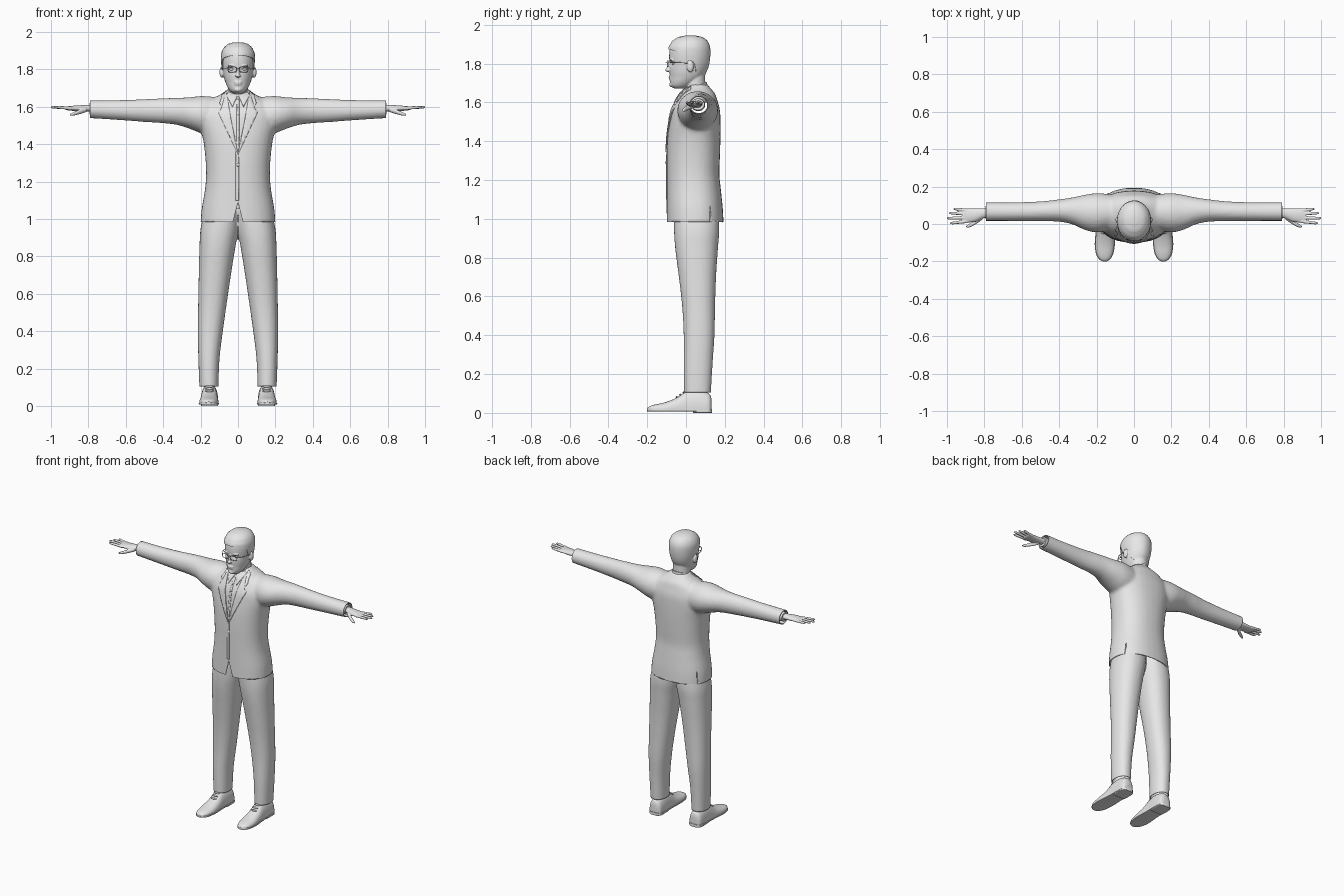
import bpy, bmesh, math
from mathutils import Vector
from mathutils.bvhtree import BVHTree

if "Cube" in bpy.data.objects:
    bpy.data.objects.remove(bpy.data.objects["Cube"])
grey = bpy.data.materials.new("plain grey")
grey.use_nodes = True
grey.diffuse_color = (0.8, 0.8, 0.8, 1)
grey.node_tree.nodes["Principled BSDF"].inputs["Base Color"].default_value = (0.8, 0.8, 0.8, 1)
parts = []
SIDES = (("left", 1), ("right", -1))

def register(name, mesh):
    obj = bpy.data.objects.new(name, mesh)
    bpy.context.collection.objects.link(obj)
    parts.append(obj)
    return obj

def add(name, bm):
    bmesh.ops.recalc_face_normals(bm, faces=bm.faces)
    mesh = bpy.data.meshes.new(name)
    bm.to_mesh(mesh)
    bm.free()
    return register(name, mesh)

def spline(rows, steps=4):
    out = []
    for i in range(len(rows) - 1):
        quad = list(zip(rows[max(i - 1, 0)], rows[i], rows[i + 1], rows[min(i + 2, len(rows) - 1)]))
        for t in (k / steps for k in range(steps)):
            out.append([b + 0.5 * t * (c - a + t * (2*a - 5*b + 4*c - d + t * (3*b - a - 3*c + d)))
                        for a, b, c, d in quad])
    return out + [rows[-1]]

def circle(n, power):
    for k in range(n):
        c, s = math.cos(math.tau * k / n), math.sin(math.tau * k / n)
        yield math.copysign(abs(c) ** (2 / power), c), math.copysign(abs(s) ** (2 / power), s)

def skin(bm, rings):
    for low, high in zip(rings, rings[1:]):
        for k in range(len(low)):
            bm.faces.new((low[k], low[k - 1], high[k - 1], high[k]))

def loft(name, axis, rows, side=1, power=2, floor=-1):
    """Rows hold position on the axis, two centre coordinates and two radii."""
    bm, rings = bmesh.new(), []
    for pos, a, b, ra, rb in spline(rows):
        ring = []
        for c, s in circle(32, power):
            co = [a + ra * c, b + rb * s]
            co.insert(axis, pos)
            ring.append(bm.verts.new((co[0] * side, co[1], max(co[2], floor))))
        rings.append(ring)
    skin(bm, rings)
    bm.faces.new(rings[0])
    bm.faces.new(rings[-1])
    return add(name, bm)

def body_rows(table):
    return [(z, 0, (f + b) / 2, rx, (b - f) / 2) for z, f, b, rx in table]

def ellipsoid(name, centre, radii):
    bm = bmesh.new()
    bmesh.ops.create_uvsphere(bm, u_segments=20, v_segments=12, radius=1)
    bmesh.ops.scale(bm, vec=radii, verts=bm.verts)
    bmesh.ops.translate(bm, vec=centre, verts=bm.verts)
    return add(name, bm)

def fuse(name, objs, voxel, rounds):
    bm = bmesh.new()
    for o in objs:
        bm.from_mesh(o.data)
        parts.remove(o)
        bpy.data.objects.remove(o)
    obj = add(name, bm)
    remesh = obj.modifiers.new("blend", 'REMESH')
    remesh.mode, remesh.voxel_size = 'VOXEL', voxel
    obj.modifiers.new("soften", 'SMOOTH').iterations = rounds
    mesh = bpy.data.meshes.new_from_object(obj.evaluated_get(bpy.context.evaluated_depsgraph_get()))
    obj.modifiers.clear()
    if len(mesh.polygons):  # otherwise keep the unblended pieces
        obj.data = mesh
    return obj

def split(bm, co, no, clear=False):
    bmesh.ops.bisect_plane(bm, geom=bm.verts[:] + bm.edges[:] + bm.faces[:],
                           plane_co=co, plane_no=no, clear_outer=clear)

def open_cloth(obj, planes, slits=(), gone=lambda c: False):
    """Cut the mesh open beyond the planes, and remove faces along slits."""
    bm = bmesh.new()
    bm.from_mesh(obj.data)
    for co, no in planes:
        split(bm, co, no, True)
    for co, no in slits:
        split(bm, co, no)
    bmesh.ops.delete(bm, geom=[f for f in bm.faces if gone(f.calc_center_median())], context='FACES')
    bm.to_mesh(obj.data)
    bm.free()
    cloth = obj.modifiers.new("cloth", 'SOLIDIFY')
    cloth.thickness, cloth.offset = .005, -1

def tube(name, points, radius, cyclic=False):
    curve = bpy.data.curves.new(name, 'CURVE')
    curve.dimensions, curve.bevel_depth, curve.bevel_resolution = '3D', radius, 2
    line = curve.splines.new('POLY')
    line.points.add(len(points) - 1)
    line.use_cyclic_u = cyclic
    for p, co in zip(line.points, points):
        p.co = (*co, 1)
    temp = bpy.data.objects.new(name, curve)
    bpy.context.collection.objects.link(temp)
    mesh = bpy.data.meshes.new_from_object(temp.evaluated_get(bpy.context.evaluated_depsgraph_get()))
    bpy.data.objects.remove(temp)
    register(name, mesh)

def lookup(table, x):
    for p, q in zip(table, table[1:]):
        if x <= q[0]:
            return [a + (b - a) * max(0, (x - p[0]) / (q[0] - p[0])) for a, b in zip(p, q)]
    return table[-1]

# Jacket: torso and sleeves blended, opened at hem and wrists, with front notch and back vents
torso = loft("torso", 2, body_rows([
    (.95, -.1, .195, .202), (1.05, -.1, .19, .195), (1.15, -.1, .18, .178), (1.23, -.1, .172, .171),
    (1.32, -.1, .175, .174), (1.42, -.096, .178, .186), (1.5, -.086, .178, .205), (1.56, -.075, .175, .205),
    (1.61, -.05, .162, .18), (1.645, -.028, .15, .13), (1.675, 0, .125, .08), (1.692, .012, .112, .064)]), power=2.3)
sleeve = [(.1, .065, 1.55, .09, .1), (.19, .06, 1.558, .105, .1), (.26, .062, 1.567, .095, .084),
          (.33, .07, 1.576, .072, .072), (.4, .072, 1.579, .06, .067), (.5, .068, 1.58, .053, .061),
          (.65, .066, 1.583, .05, .053), (.82, .066, 1.588, .05, .047)]
jacket = fuse("jacket", [torso] + [loft("sleeve", 0, sleeve, s) for _, s in SIDES], .01, 6)
open_cloth(jacket, [((0, 0, .985), (0, 0, -1))] + [((s * .79, 0, 0), (s, 0, 0)) for _, s in SIDES],
           [((0, 0, 1.09), (s, 0, .25)) for _, s in SIDES] + [((0, y, 0), (0, 1, 0)) for y in (.123, .127)],
           lambda c: c.y < 0 and abs(c.x) < (1.09 - c.z) * .25 or .123 < c.y < .127 and c.z < 1.06)
surface = bmesh.new()
surface.from_mesh(jacket.data)
tree = BVHTree.FromBMesh(surface)

def chest(x, z):
    hit = tree.ray_cast(Vector((x, -1, z)), Vector((0, 1, 0)))[0]
    return (hit or tree.find_nearest(Vector((x, 0, z)))[0]).y

def panel(name, outline, lift, thickness, side=1):
    """Thin cloth piece draped on the chest."""
    bm = bmesh.new()
    bm.faces.new([bm.verts.new((x * side, 0, z)) for x, z in outline])
    bmesh.ops.triangulate(bm, faces=bm.faces)
    for k in range(-8, 50):
        split(bm, (k * .015, 0, 0), (1, 0, 0))
        split(bm, (0, 0, 1 + k * .015), (0, 0, 1))
    for v in bm.verts:
        v.co.y = chest(v.co.x, v.co.z) - lift
    cloth = add(name, bm).modifiers.new("cloth", 'SOLIDIFY')
    cloth.thickness, cloth.offset = thickness, 0

# Shirt front, lapels, collar and buttons
panel("shirt_front", [(0, 1.36), (.065, 1.65), (.05, 1.675), (-.05, 1.675), (-.065, 1.65)], .001, .003)
panel("front_edge", [(-.012, 1.1), (.004, 1.1), (.004, 1.36), (-.012, 1.36)], .001, .003)
panel("shirt_placket", [(-.007, 1.37), (.007, 1.37), (.007, 1.64), (-.007, 1.64)], .003, .003)
for word, s in SIDES:
    panel(word + "_lapel", [(0, 1.345), (.045, 1.44), (.105, 1.57), (.085, 1.595), (.098, 1.62),
                            (.085, 1.665), (.062, 1.682), (.04, 1.55)], .004, .006, s)
    panel(word + "_collar_tip", [(.004, 1.655), (.03, 1.6), (.062, 1.66), (.05, 1.68)], .006, .006, s)
for z in (1.4 + k * .04 for k in range(6)):
    ellipsoid("shirt_button", (0, chest(0, z) - .005, z), (.004, .002, .004))
ellipsoid("jacket_button", (0, chest(0, 1.29) - .003, 1.29), (.009, .004, .009))
collar = loft("shirt_collar", 2, body_rows([(1.64, -.016, .115, .064), (1.67, -.012, .112, .061), (1.695, -.01, .108, .058)]))
for v in collar.data.vertices:
    v.co.z += .25 * (v.co.y - .07)

# Trousers, by height, front, back, inner and outer edge
legs = [(.09, -.01, .128, .105, .206), (.25, -.012, .137, .099, .212), (.4, -.012, .147, .081, .215),
        (.55, -.02, .15, .06, .213), (.7, -.037, .155, .038, .21), (.85, -.056, .165, .014, .206),
        (.95, -.062, .172, -.005, .2), (1.06, -.06, .165, -.01, .175)]
legs = [(z, (i + o) / 2, (f + b) / 2, (o - i) / 2, (b - f) / 2) for z, f, b, i, o in legs]
trousers = fuse("trousers", [loft("leg", 2, legs, s, 2.2) for _, s in SIDES], .009, 5)
open_cloth(trousers, [((0, 0, .105), (0, 0, -1))])

# Shoes, hands and shirt cuffs
shoe = [(.132, .152, .07, .02), (.118, .152, .1, .042), (.06, .152, .12, .046), (.0, .153, .11, .046),
        (-.05, .154, .077, .049), (-.11, .156, .054, .051), (-.16, .157, .043, .043),
        (-.188, .157, .034, .027), (-.2, .157, .024, .008)]
heel = [(y, .152, .01, r, .01) for y, r in ((.135, .026), (.115, .044), (.07, .046), (.035, .044))]
palm = [(.74, .062, 1.588, .026, .02), (.8, .058, 1.592, .026, .018), (.85, .048, 1.592, .035, .016),
        (.9, .045, 1.592, .038, .012), (.918, .045, 1.592, .034, .009)]
thumb = [(.81, .04, 1.585, .016, .013), (.85, .008, 1.572, .012, .012), (.88, -.008, 1.562, .01, .009),
         (.897, -.014, 1.558, .005, .005)]
for word, s in SIDES:
    loft(word + "_shoe", 1, [(y, x, .02, r, top - .02) for y, x, top, r in shoe], s, 2.3, .013)
    loft(word + "_sole", 1, [(y, x, .013, r + .003, .005) for y, x, top, r in shoe], s, 8)
    loft(word + "_heel", 1, heel, s, 8)
    for k in range(3):
        ellipsoid(word + "_lace", (s * .153, -.012 - k * .018, .105 - k * .012), (.024, .005, .006))
    hand = [loft("palm", 0, palm, s), loft("thumb", 0, thumb, s)]
    for y, tip, ty in ((.073, .963, .08), (.054, .986, .058), (.034, .998, .031), (.015, .981, .005)):
        hand.append(loft("finger", 0, [(.89, y, 1.592, .01, .009), (.93, (y + ty) / 2, 1.595, .0085, .008),
                                       (tip - .01, ty, 1.598, .007, .007), (tip + .003, ty, 1.598, .003, .003)], s))
    fuse(word + "_hand", hand, .003, 2)
    loft(word + "_cuff", 0, [(.74, .063, 1.588, .036, .033), (.795, .061, 1.59, .034, .03)], s)

# Head and neck blended with the features, then hollowed at the eyes
skull = [(1.672, -.062, 0, .025), (1.685, -.079, .03, .042), (1.705, -.083, .06, .056), (1.73, -.083, .09, .067),
         (1.76, -.085, .106, .076), (1.8, -.085, .116, .082), (1.84, -.087, .12, .086), (1.88, -.082, .119, .085),
         (1.91, -.065, .107, .072), (1.93, -.036, .083, .05), (1.938, 0, .045, .02)]
lumps = [loft("skull", 2, body_rows(skull)),
         loft("neck", 2, body_rows([(1.6, -.01, .11, .06), (1.69, -.006, .1, .054), (1.77, -.01, .1, .054)])),
         ellipsoid("bridge", (0, -.087, 1.785), (.008, .013, .028)), ellipsoid("nose", (0, -.094, 1.767), (.014, .013, .01)),
         ellipsoid("lip", (0, -.082, 1.731), (.022, .008, .005)), ellipsoid("lip", (0, -.081, 1.721), (.019, .008, .005)),
         ellipsoid("chin", (0, -.073, 1.692), (.02, .014, .013))]
for _, s in SIDES:
    lumps.append(ellipsoid("brow", (s * .032, -.077, 1.819), (.024, .009, .006)))
    lumps.append(ellipsoid("ear", (s * .087, .022, 1.785), (.012, .018, .03)))
for v in fuse("head", lumps, .004, 2).data.vertices:
    if v.co.y < -.03:
        v.co.y += .009 * math.exp(-((abs(v.co.x) - .033) / .016) ** 2 - ((v.co.z - 1.8) / .011) ** 2)

# Hair cap following the skull, with a fringe and sideburns
hairline = [(-1, 1.72), (-.5, 1.735), (-.25, 1.8), (0, 1.812), (.2, 1.79), (.42, 1.85), (1, 1.868)]
bm, rings = bmesh.new(), []
for k in range(15):
    ring, t = [], min(k, 13) / 13
    for c, s in circle(64, 2):
        low = lookup(hairline, c)[1]
        z, f, b, rx = lookup(skull, low + (1.938 - low) * math.cos(t * math.pi / 2))
        grow = .93 if k > 13 else 1.06 + t * (.02 * max(0, c) + .006 * math.sin(7 * math.atan2(s, c)))
        ring.append(bm.verts.new((rx * grow * s, (f + b) / 2 - (b - f) / 2 * grow * c, z + .007)))
    rings.append(ring)
skin(bm, rings)
bm.faces.new(rings[0])
add("hair", bm)

# Eyes and glasses
for word, s in SIDES:
    ellipsoid(word + "_eye", (s * .033, -.061, 1.8), (.013, .012, .009))
    tube(word + "_rim", [(s * (.031 + .023 * c), -.094 + .003 * c, 1.8 + .015 * q) for c, q in circle(32, 3.3)], .002, True)
    tube(word + "_temple", [(s * .054, -.092, 1.807), (s * .079, -.05, 1.806), (s * .092, .02, 1.803)], .0022)
tube("glasses_bridge", [(-.009, -.098, 1.804), (0, -.104, 1.807), (.009, -.098, 1.804)], .002)

# Colour and shading
bpy.ops.object.select_all(action='DESELECT')
for obj in parts:
    obj.data.materials.clear()
    obj.data.materials.append(grey)
    obj.select_set(True)
bpy.context.view_layer.objects.active = parts[0]
bpy.ops.object.shade_smooth_by_angle(angle=math.radians(40))
